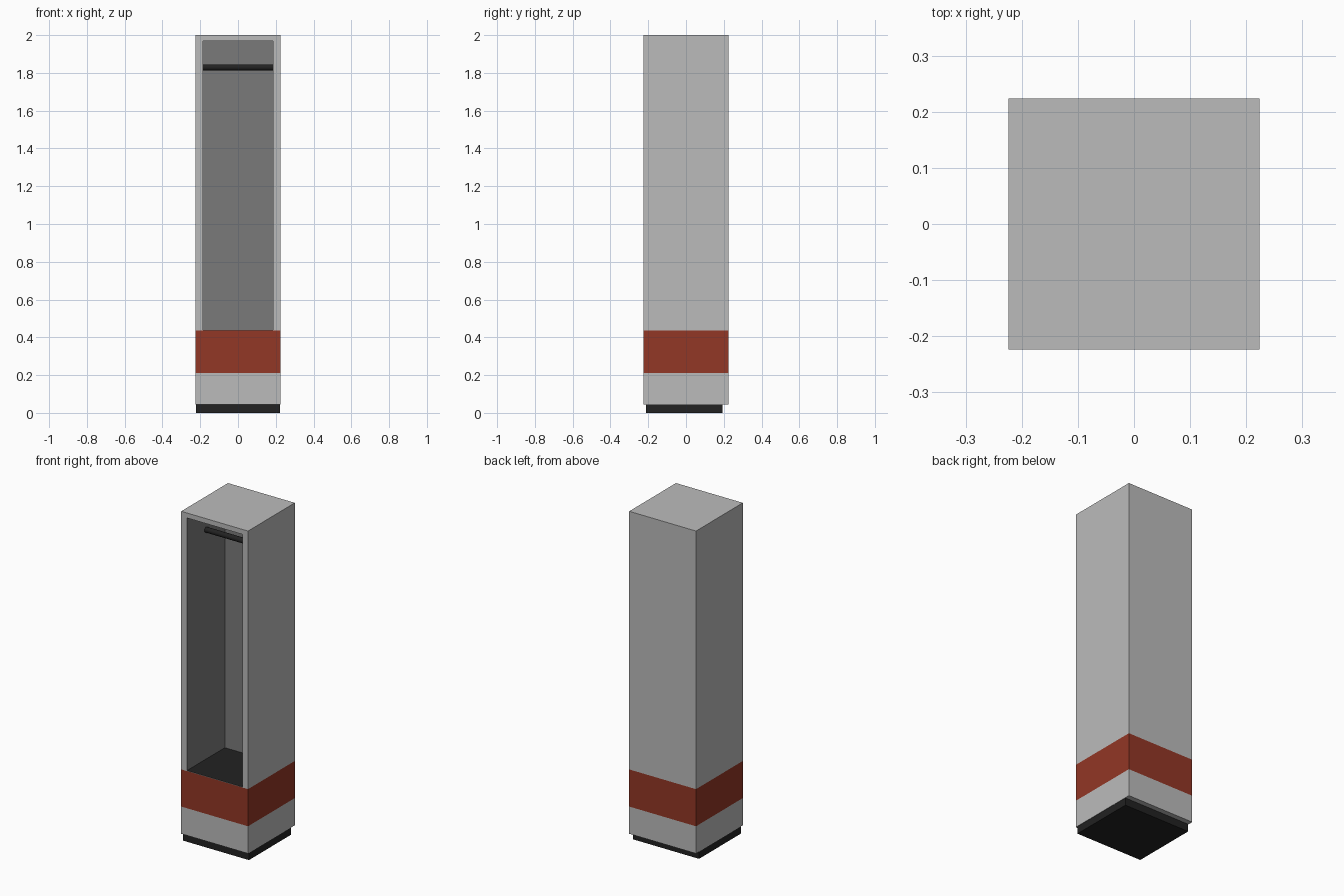
import bpy, bmesh, math
from mathutils import Vector

if "Cube" in bpy.data.objects:
    bpy.data.objects.remove(bpy.data.objects["Cube"])

H = 0.224                      # half width of the cabinet
Z0, Z1, Z2, Z3 = 0.045, 0.21, 0.435, 2.0
OPEN_X, OPEN_LO, OPEN_HI = 0.186, 0.438, 1.97
BACK_Y = 0.14                  # inner back wall


def material(name, rgb):
    m = bpy.data.materials.new(name)
    m.diffuse_color = (*rgb, 1)
    m.use_nodes = True
    m.node_tree.nodes["Principled BSDF"].inputs["Base Color"].default_value = m.diffuse_color
    return m


grey = material("light_grey", (0.5, 0.5, 0.5))
red = material("brick_red", (0.29, 0.038, 0.019))
inner = material("dark_grey", (0.195, 0.195, 0.195))
black = material("black", (0.016, 0.016, 0.016))


def finish(bm, name, mats):
    me = bpy.data.meshes.new(name)
    bm.to_mesh(me)
    bm.free()
    for m in mats:
        me.materials.append(m)
    ob = bpy.data.objects.new(name, me)
    bpy.context.collection.objects.link(ob)
    return ob


def box_mesh(lo, hi):
    bm = bmesh.new()
    bmesh.ops.create_cube(bm, size=1)
    for v in bm.verts:
        v.co = Vector([hi[i] if v.co[i] > 0 else lo[i] for i in range(3)])
    return bm


# Cabinet body, cut at the edges of the red band
bm = box_mesh((-H, -H, Z0), (H, H, Z3))
for z in (Z1, Z2):
    bmesh.ops.bisect_plane(bm, geom=bm.verts[:] + bm.edges[:] + bm.faces[:],
                           plane_co=(0, 0, z), plane_no=(0, 0, 1))
bm.normal_update()
for f in bm.faces:
    f.material_index = 1 if Z1 < f.calc_center_median().z < Z2 else 0

# Open compartment: inset the upper front face twice, push the second inset back
front = next(f for f in bm.faces
             if f.normal.y < -0.9 and f.calc_center_median().z > Z2)
for depth in (-H, BACK_Y):
    ring = bmesh.ops.inset_individual(bm, faces=[front], thickness=0.01)["faces"]
    mid = front.calc_center_median().z
    for v in front.verts:
        v.co = Vector((math.copysign(OPEN_X, v.co.x), depth,
                       OPEN_HI if v.co.z > mid else OPEN_LO))
bm.normal_update()
front.material_index = 2
for f in ring:
    f.material_index = 3 if f.normal.z > 0.9 else 2
finish(bm, "cabinet_body", [grey, red, inner, black])

# Plinth, set back from the front and rear
finish(box_mesh((-0.222, -0.212, 0), (0.222, 0.192, Z0)), "plinth", [black])

# Hanging rail across the compartment
bpy.ops.mesh.primitive_cylinder_add(vertices=24, radius=0.016, depth=2 * OPEN_X,
                                    location=(0, -0.04, 1.829),
                                    rotation=(0, math.pi / 2, 0))
rail = bpy.context.object
rail.name = "hanging_rail"
rail.data.materials.append(black)
bpy.ops.object.shade_smooth_by_angle(angle=math.radians(40))
